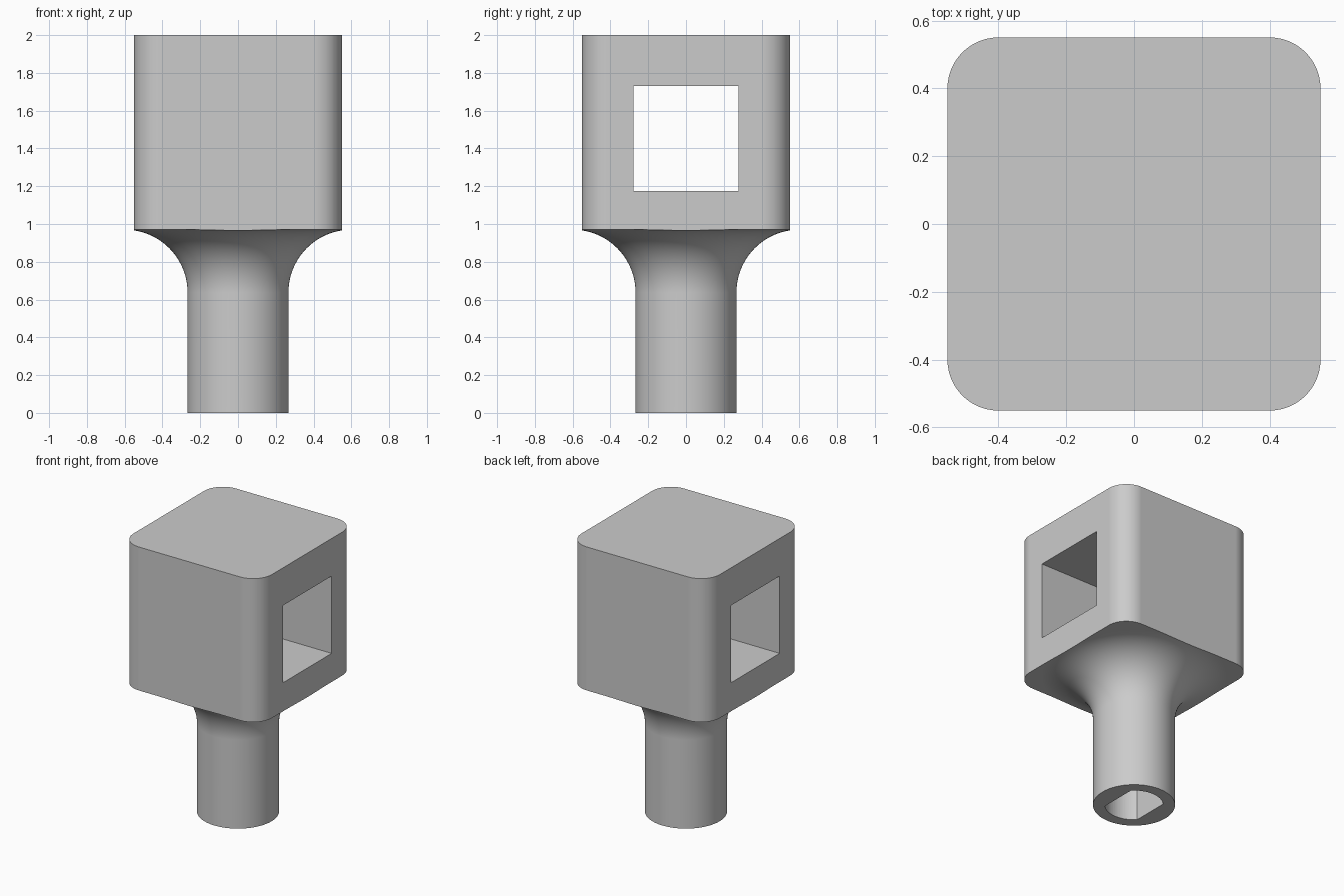
import bpy, bmesh
from math import sin, cos, pi, asin, sqrt

STEM_R, FLARE_R, FLARE_Z = 0.267, 0.333, 0.637
HALF, CORNER, TOP = 0.55, 0.15, 2.0
HOLE_R, HOLE_FLAT, HOLE_DEPTH = 0.19, 0.137, 0.6

cube = bpy.data.objects.get("Cube")
if cube:
    bpy.data.objects.remove(cube, do_unlink=True)

grey = bpy.data.materials.new("light grey")
grey.use_nodes = True
colour = (0.6, 0.6, 0.6, 1)
grey.diffuse_color = colour
grey.node_tree.nodes["Principled BSDF"].inputs["Base Color"].default_value = colour


def finish(bm, name):
    bmesh.ops.recalc_face_normals(bm, faces=bm.faces[:])
    mesh = bpy.data.meshes.new(name)
    bm.to_mesh(mesh)
    bm.free()
    mesh.materials.append(grey)
    obj = bpy.data.objects.new(name, mesh)
    bpy.context.collection.objects.link(obj)
    return obj


def lathe(profile, name, steps=96):
    bm = bmesh.new()
    verts = [bm.verts.new((r, 0, z)) for r, z in profile]
    edges = [bm.edges.new(pair) for pair in zip(verts, verts[1:])]
    bmesh.ops.spin(bm, geom=verts + edges, axis=(0, 0, 1), cent=(0, 0, 0),
                   angle=2 * pi, steps=steps)
    bmesh.ops.remove_doubles(bm, verts=bm.verts[:], dist=1e-5)
    return finish(bm, name)


def prism(outline, z0, z1, name):
    bm = bmesh.new()
    face = bm.faces.new([bm.verts.new((x, y, z0)) for x, y in outline])
    up = bmesh.ops.extrude_face_region(bm, geom=[face])["geom"]
    bmesh.ops.translate(bm, vec=(0, 0, z1 - z0),
                        verts=[v for v in up if isinstance(v, bmesh.types.BMVert)])
    return finish(bm, name)


def arc(cx, cy, r, start, end, n):
    return [(cx + r * cos(start + (end - start) * i / n),
             cy + r * sin(start + (end - start) * i / n)) for i in range(n + 1)]


# Round stem flaring into a wide drum
flare = arc(STEM_R + FLARE_R, FLARE_Z, FLARE_R, pi, pi / 2, 24)
ceiling = FLARE_Z + FLARE_R
body = lathe([(0, 0), (STEM_R, 0)] + flare + [(0.8, ceiling), (0.8, TOP), (0, TOP)],
             "knob_body")

# Rounded square that trims the drum into the block head
c = HALF - CORNER
square = []
for i, (sx, sy) in enumerate([(1, 1), (-1, 1), (-1, -1), (1, -1)]):
    square += arc(sx * c, sy * c, CORNER, i * pi / 2, (i + 1) * pi / 2, 16)
trim = prism(square, -0.1, TOP + 0.1, "head_trim")

# Square window from side to side
w = 0.277
window = prism([(-1, -w), (1, -w), (1, w), (-1, w)], 1.175, 1.73, "window_cutter")

# Shaft socket with two flats
a = asin(sqrt(1 - (HOLE_FLAT / HOLE_R) ** 2))
socket = prism(arc(0, 0, HOLE_R, a, pi - a, 16) + arc(0, 0, HOLE_R, pi + a, 2 * pi - a, 16),
               -0.1, HOLE_DEPTH, "socket_cutter")

bpy.context.view_layer.objects.active = body
for cutter, operation in ((trim, "INTERSECT"), (window, "DIFFERENCE"), (socket, "DIFFERENCE")):
    mod = body.modifiers.new(cutter.name, "BOOLEAN")
    mod.operation, mod.solver, mod.object = operation, "EXACT", cutter
    bpy.ops.object.modifier_apply(modifier=mod.name)
    bpy.data.objects.remove(cutter, do_unlink=True)

# Smooth curves, crisp edges, flat faces
bpy.ops.object.select_all(action="DESELECT")
body.select_set(True)
bpy.ops.object.shade_smooth_by_angle(angle=pi / 6)
weighted = body.modifiers.new("flat_face_normals", "WEIGHTED_NORMAL")
weighted.keep_sharp = True
